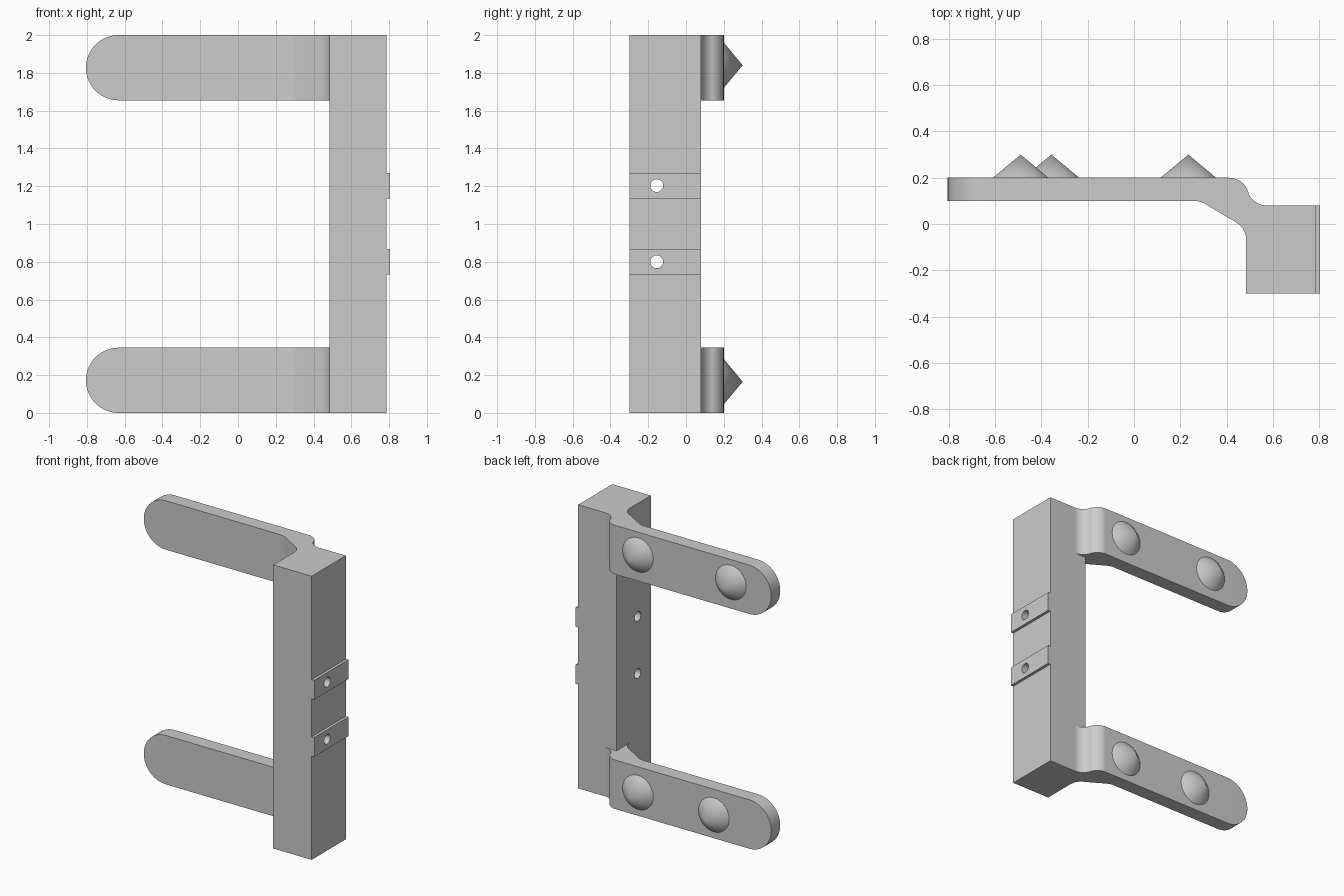
import bpy
import bmesh
from math import cos, sin, radians, pi
from mathutils import Matrix, Vector

if "Cube" in bpy.data.objects:
    bpy.data.objects.remove(bpy.data.objects["Cube"], do_unlink=True)

GREY = (0.6, 0.6, 0.6, 1)
grey = bpy.data.materials.new("plain grey")
grey.use_nodes = True
grey.diffuse_color = GREY
grey.node_tree.nodes["Principled BSDF"].inputs["Base Color"].default_value = GREY


def add_object(name, bm):
    bmesh.ops.recalc_face_normals(bm, faces=bm.faces)
    mesh = bpy.data.meshes.new(name)
    bm.to_mesh(mesh)
    bm.free()
    mesh.materials.append(grey)
    obj = bpy.data.objects.new(name, mesh)
    bpy.context.collection.objects.link(obj)
    return obj


def prism(name, outline, offset):
    """Extrude a closed outline of 3D points along an offset."""
    bm = bmesh.new()
    face = bm.faces.new([bm.verts.new(p) for p in outline])
    ext = bmesh.ops.extrude_face_region(bm, geom=[face], use_keep_orig=True)
    verts = [g for g in ext["geom"] if isinstance(g, bmesh.types.BMVert)]
    bmesh.ops.translate(bm, verts=verts, vec=Vector(offset))
    return add_object(name, bm)


def box(name, x0, x1, y0, y1, z0, z1):
    return prism(name, [(x0, y0, z0), (x1, y0, z0), (x1, y1, z0), (x0, y1, z0)],
                 (0, 0, z1 - z0))


def cone(name, r1, r2, depth, matrix, sides=48):
    bm = bmesh.new()
    bmesh.ops.create_cone(bm, cap_ends=True, segments=sides, radius1=r1,
                          radius2=r2, depth=depth, matrix=matrix)
    return add_object(name, bm)


def arc(cx, cy, r, start, end, steps=12):
    angles = [radians(start + (end - start) * i / steps) for i in range(steps + 1)]
    return [(cx + r * cos(a), cy + r * sin(a)) for a in angles]


def cut(obj, cutter, operation):
    """Apply a boolean."""
    mod = obj.modifiers.new("cut", "BOOLEAN")
    mod.operation = operation
    mod.solver = "EXACT"
    mod.object = cutter
    bpy.context.view_layer.objects.active = obj
    bpy.ops.object.modifier_apply(modifier=mod.name)


def smooth(obj):
    bpy.ops.object.select_all(action="DESELECT")
    obj.select_set(True)
    bpy.context.view_layer.objects.active = obj
    bpy.ops.object.shade_smooth_by_angle(angle=radians(30))


LEFT, RIGHT, FRONT, BACK = 0.485, 0.785, -0.3, 0.08
HALF = 0.1725          # half the height of an arm
TIP = -0.805           # far end of the arms

# Upright post, two raised strips on its side and the holes through both
post = box("post", LEFT, RIGHT, FRONT, BACK, 0, 2)
for label, z in (("lower", 0.8), ("upper", 1.203)):
    strip = box(label + "_strip", RIGHT, 0.805, FRONT, BACK, z - 0.068, z + 0.068)
    turn = Matrix.Translation((0.65, -0.155, z)) @ Matrix.Rotation(pi / 2, 4, "Y")
    drill = cone("drill", 0.034, 0.034, 1, turn, 32)
    for part in (post, strip):
        cut(part, drill, "DIFFERENCE")
        smooth(part)
    bpy.data.objects.remove(drill, do_unlink=True)

# Plan outline of an arm: straight bar, S bend at the back, angled gusset in front
plan = [(TIP - 0.1, 0.1), (TIP - 0.1, 0.2)]
plan += arc(0.41, 0.112, 0.088, 90, 19)
plan += arc(0.575, 0.168, 0.088, 199, 270)[1:]
plan += [(LEFT, BACK)]
plan += arc(LEFT - 0.09, -0.07, 0.09, 0, 59.3)
plan += arc(0.26, 0.01, 0.09, 59.3, 90)

# Arms with rounded ends, each carrying two cones on the back
for label, z, cone_xs in (("lower", HALF, (0.235, -0.357)),
                          ("upper", 2 - HALF, (0.235, -0.49))):
    arm = prism(label + "_arm", [(x, y, z - HALF) for x, y in plan], (0, 0, 2 * HALF))
    # Rounded template trims the far end
    rounded = arc(TIP + HALF, z, HALF + 0.0001, 90, 270, 36)
    rounded = [(1, z - HALF - 0.01), (1, z + HALF + 0.01),
               (TIP + HALF, z + HALF + 0.01)] + rounded + [(TIP + HALF, z - HALF - 0.01)]
    template = prism("template", [(x, -1, w) for x, w in rounded], (0, 2, 0))
    cut(arm, template, "INTERSECT")
    bpy.data.objects.remove(template, do_unlink=True)
    smooth(arm)
    cone_z = 0.165 if label == "lower" else 1.84
    for side, x in zip(("inner", "outer"), cone_xs):
        turn = Matrix.Translation((x, 0.25, cone_z)) @ Matrix.Rotation(-pi / 2, 4, "X")
        smooth(cone(label + "_" + side + "_cone", 0.12, 0, 0.1, turn))
